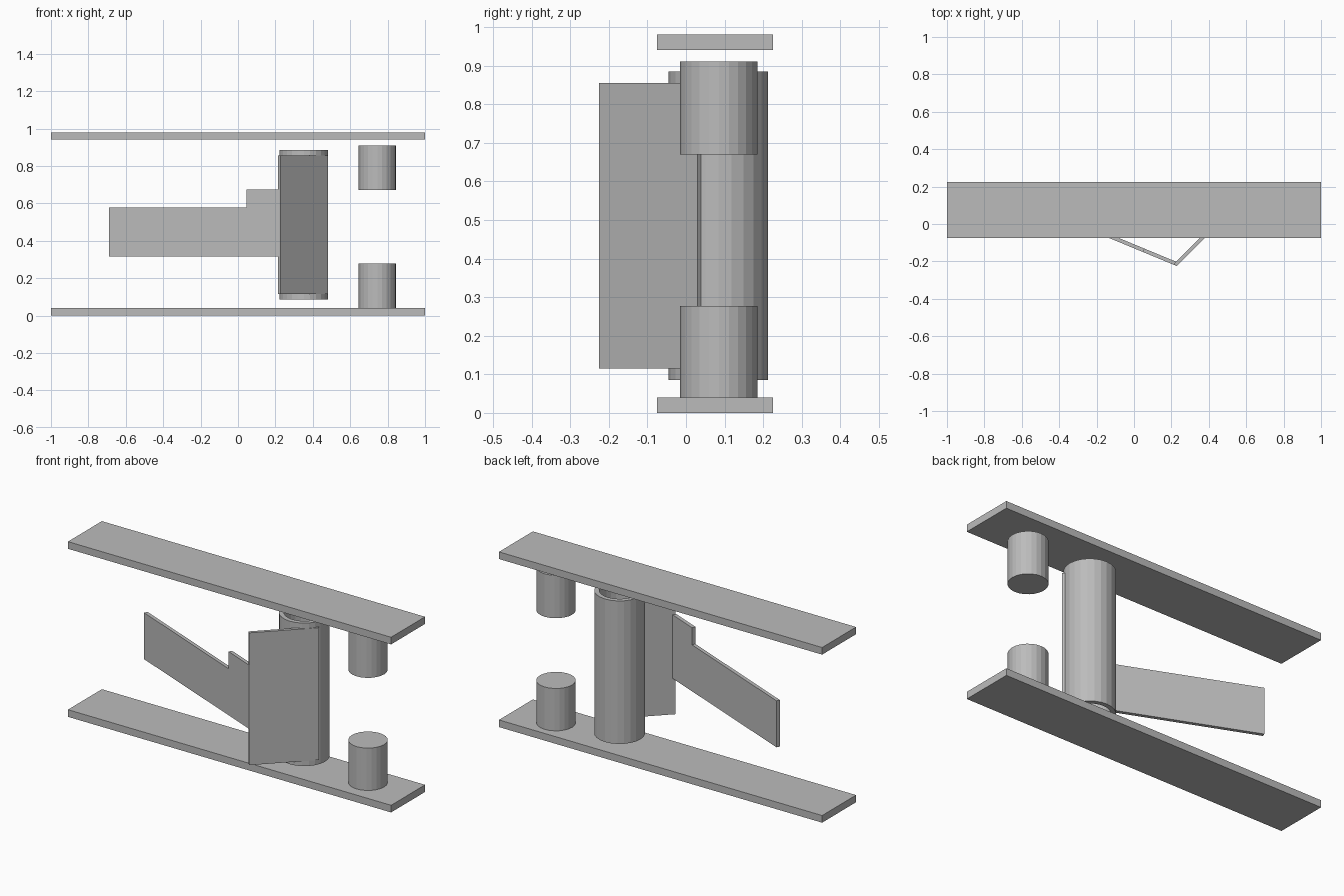
import bpy
import bmesh
import math
from mathutils import Vector

cube = bpy.data.objects.get("Cube")
if cube:
    bpy.data.objects.remove(cube, do_unlink=True)

grey = bpy.data.materials.new("plain grey")
grey.use_nodes = True
colour = (0.5, 0.5, 0.5, 1)
grey.diffuse_color = colour
grey.node_tree.nodes["Principled BSDF"].inputs["Base Color"].default_value = colour


def finish(name, bm):
    bmesh.ops.recalc_face_normals(bm, faces=bm.faces)
    mesh = bpy.data.meshes.new(name)
    bm.to_mesh(mesh)
    bm.free()
    mesh.materials.append(grey)
    obj = bpy.data.objects.new(name, mesh)
    bpy.context.collection.objects.link(obj)
    return obj


def prism(name, outline, offset):
    """Extrude a flat outline of 3D points along an offset."""
    bm = bmesh.new()
    face = bm.faces.new([bm.verts.new(p) for p in outline])
    result = bmesh.ops.extrude_face_region(bm, geom=[face], use_keep_orig=True)
    verts = [v for v in result["geom"] if isinstance(v, bmesh.types.BMVert)]
    bmesh.ops.translate(bm, verts=verts, vec=offset)
    return finish(name, bm)


def wall(name, start, angle, profile, thickness):
    """Upright sheet: profile is (distance along, height), thickened sideways."""
    along = Vector((math.cos(angle), math.sin(angle), 0))
    side = Vector((-along.y, along.x, 0))
    if side.y < 0:
        side.negate()
    points = [Vector((*start, 0)) + along * d + Vector((0, 0, z)) for d, z in profile]
    return prism(name, points, side * thickness)


def ring(x, y, z, radius, sides=24):
    step = 2 * math.pi / sides
    return [(x + radius * math.cos(i * step), y + radius * math.sin(i * step), z)
            for i in range(sides)]


# Floor and ceiling rails
for name, low, high in (("bottom_rail", 0, 0.04), ("top_rail", 0.94, 0.98)):
    outline = [(-1, -0.075, low), (1, -0.075, low), (1, 0.225, low), (-1, 0.225, low)]
    prism(name, outline, (0, 0, high - low))

# Hinge pins
for name, low, high in (("bottom_pin", 0.04, 0.277), ("top_pin", 0.67, 0.91)):
    prism(name, ring(0.745, 0.085, low, 0.1), (0, 0, high - low))

# Hollow hinge barrel
bm = bmesh.new()
loops = [[bm.verts.new(p) for p in ring(0.352, 0.084, z, r)]
         for r, z in ((0.129, 0.085), (0.129, 0.885), (0.104, 0.885), (0.104, 0.085))]
for a, b in zip(loops, loops[1:] + loops[:1]):
    for i in range(len(a)):
        j = (i + 1) % len(a)
        bm.faces.new((a[i], a[j], b[j], b[i]))
finish("hinge_barrel", bm)

# Flap touching the barrel, and the stepped arm running back from its edge
apex = (0.227, -0.225)
wall("flap", apex, math.radians(45),
     [(0, 0.115), (0.36, 0.115), (0.36, 0.855), (0, 0.855)], 0.018)
wall("arm", (0.222, -0.222), math.radians(157.5),
     [(0, 0.317), (0.987, 0.317), (0.987, 0.577), (0.19, 0.577), (0.19, 0.673), (0, 0.673)],
     0.02)
